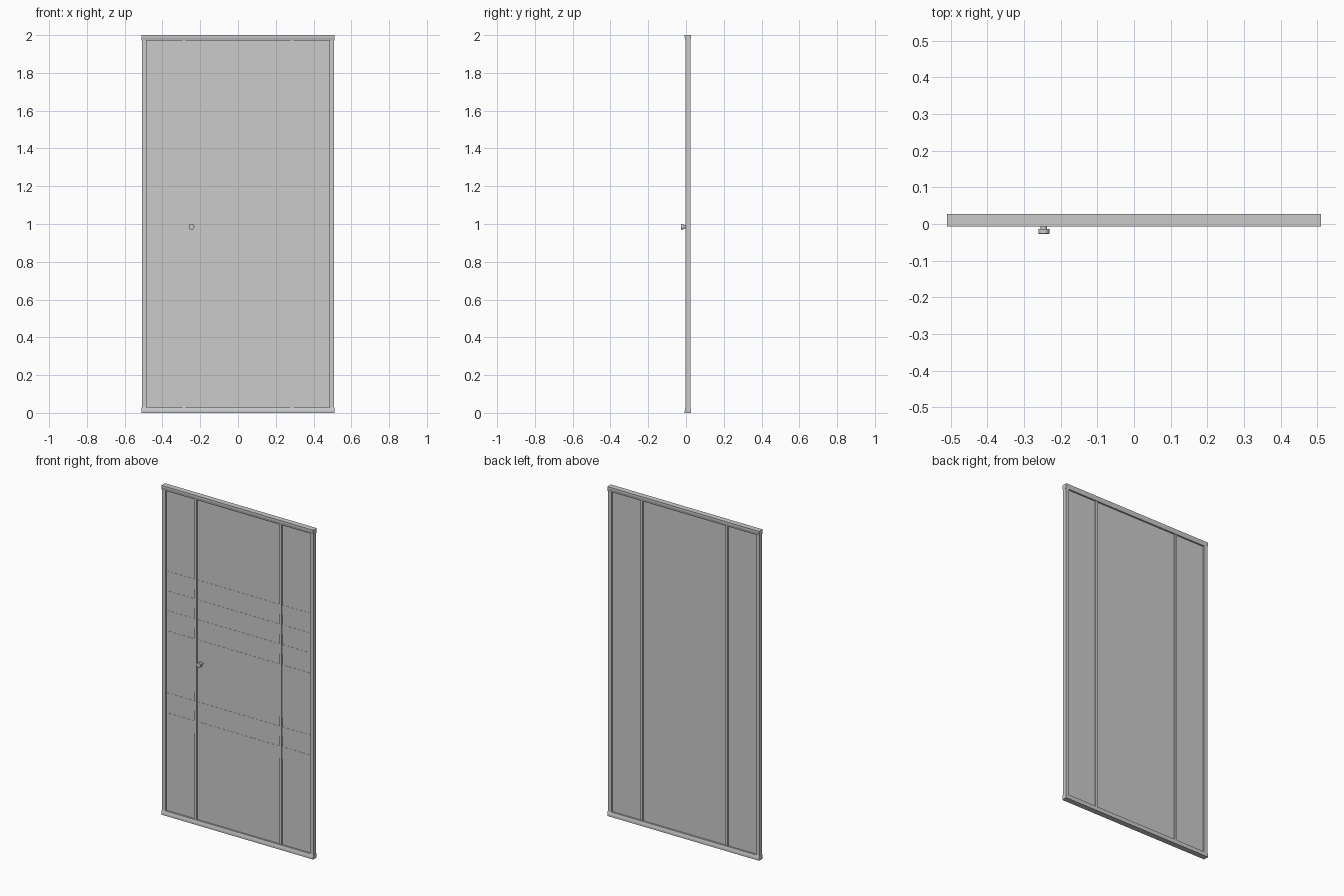
import bpy, bmesh, math
from mathutils import Matrix

if "Cube" in bpy.data.objects:
    bpy.data.objects.remove(bpy.data.objects["Cube"])

MID = 0.010          # depth centre of the frame and glass


def material(name, rgb):
    m = bpy.data.materials.new(name)
    m.diffuse_color = (*rgb, 1)
    m.use_nodes = True
    m.node_tree.nodes["Principled BSDF"].inputs["Base Color"].default_value = m.diffuse_color
    return m


def add_mesh(name, bm, mat=None):
    bmesh.ops.recalc_face_normals(bm, faces=bm.faces)
    me = bpy.data.meshes.new(name)
    bm.to_mesh(me)
    bm.free()
    ob = bpy.data.objects.new(name, me)
    bpy.context.collection.objects.link(ob)
    if mat:
        me.materials.append(mat)
    return ob


def box(name, x, y, z, mat=None):
    bm = bmesh.new()
    bmesh.ops.create_cube(bm, size=1)
    for v in bm.verts:
        for i, (a, b) in enumerate((x, y, z)):
            v.co[i] = a if v.co[i] < 0 else b
    return add_mesh(name, bm, mat)


def rail(name, z_outer, direction):
    # Cross-section (half depth, height) tapers towards the glass
    side = [(0.017, 0), (0.017, 0.012), (0.013, 0.028)]
    pts = [(MID - d, h) for d, h in side] + [(MID + d, h) for d, h in reversed(side)]
    bm = bmesh.new()
    face = bm.faces.new([bm.verts.new((-0.51, y, z_outer + direction * h)) for y, h in pts])
    ext = bmesh.ops.extrude_face_region(bm, geom=[face], use_keep_orig=True)
    verts = [g for g in ext["geom"] if isinstance(g, bmesh.types.BMVert)]
    bmesh.ops.translate(bm, verts=verts, vec=(1.02, 0, 0))
    return add_mesh(name, bm)


glass = material("glass_tint", (0.66, 0.69, 0.69))
frosted = material("frosted_tint", (0.55, 0.575, 0.565))

# Top and bottom rails
rail("top_rail", 2.0, -1)
rail("bottom_rail", 0.0, 1)

# Side posts and mullions, mirrored left and right
for s, label in ((-1, "left"), (1, "right")):
    def span(a, b):
        return tuple(sorted((s * a, s * b)))
    box(label + "_post", span(0.485, 0.509), (MID - 0.013, MID + 0.013), (0.02, 1.98))
    box(label + "_mullion", span(0.278, 0.293), (MID - 0.010, MID + 0.010), (0.02, 1.98))
    box(label + "_side_glass", span(0.29, 0.49), (MID - 0.003, MID + 0.003), (0.02, 1.98), glass)
box("door_glass", (-0.28, 0.28), (MID - 0.003, MID + 0.003), (0.02, 1.98), glass)

# Frosted bands on the front of the glass
bands = [(1.423, 1.483), (1.303, 1.363), (1.183, 1.243),
         (0.80, 1.12), (0.683, 0.743), (0.547, 0.622)]
for i, z in enumerate(bands):
    for x0, x1 in ((-0.485, -0.293), (-0.278, 0.278), (0.293, 0.485)):
        box(f"frosted_band_{i + 1}", (x0, x1), (MID - 0.004, MID - 0.003), z, frosted)

# Door knob: lathed stem and head, axis along the depth
profile = [(0, 0.007), (0.009, 0.007), (0.009, -0.013), (0.015, -0.013),
           (0.015, -0.026), (0.014, -0.027), (0, -0.027)]
bm = bmesh.new()
vs = [bm.verts.new((r, y, 0)) for r, y in profile]
es = [bm.edges.new(p) for p in zip(vs, vs[1:])]
bmesh.ops.spin(bm, geom=vs + es, cent=(0, 0, 0), axis=(0, 1, 0),
               angle=math.tau, steps=24, use_merge=False)
bmesh.ops.remove_doubles(bm, verts=bm.verts, dist=1e-5)
bmesh.ops.transform(bm, matrix=Matrix.Translation((-0.246, 0, 0.985)), verts=bm.verts)
knob = add_mesh("door_knob", bm)
bpy.context.view_layer.objects.active = knob
knob.select_set(True)
bpy.ops.object.shade_smooth_by_angle(angle=math.radians(30))
